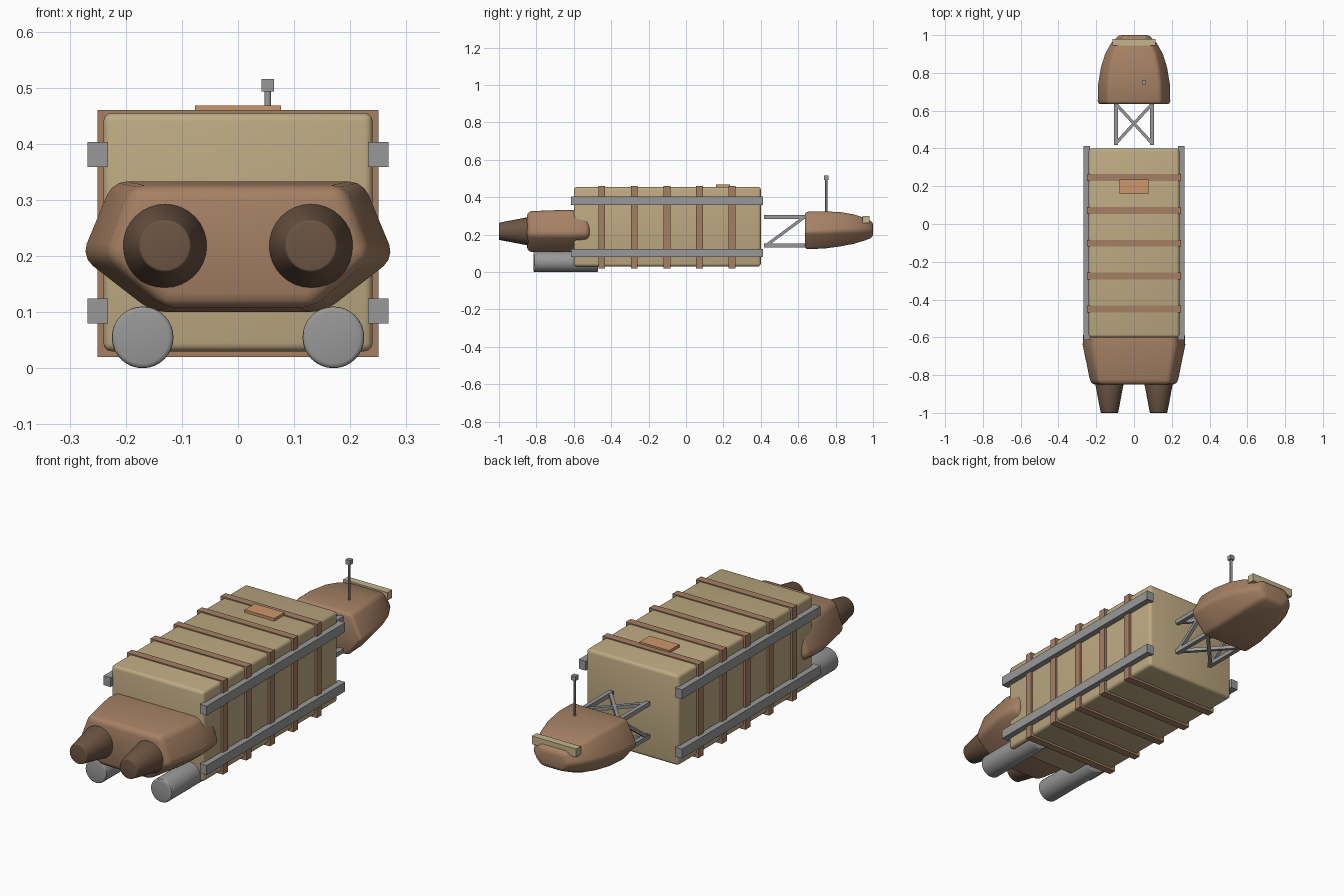
import bpy, bmesh, math
from mathutils import Vector

cube = bpy.data.objects.get("Cube")
if cube:
    bpy.data.objects.remove(cube)


def material(name, r, g, b):
    m = bpy.data.materials.new(name)
    m.use_nodes = True
    m.diffuse_color = (r, g, b, 1)
    m.node_tree.nodes["Principled BSDF"].inputs["Base Color"].default_value = (r, g, b, 1)
    return m


TAN = material("cargo tan", 0.515, 0.402, 0.223)
PALE = material("pale tan", 0.56, 0.46, 0.27)
BROWN = material("hull brown", 0.376, 0.216, 0.127)
DARK = material("engine dark brown", 0.15, 0.09, 0.056)
GREY = material("metal grey", 0.314, 0.314, 0.314)
ORANGE = material("hatch orange", 0.61, 0.305, 0.15)


def finish(bm, name, mat, bevel=0, segments=2, smooth=False, limit=25):
    """Round the hard edges, then turn the bmesh into an object."""
    bmesh.ops.recalc_face_normals(bm, faces=bm.faces)
    if bevel:
        hard = [e for e in bm.edges if e.calc_face_angle(0) > math.radians(limit)]
        bmesh.ops.bevel(bm, geom=hard, offset=bevel, segments=segments,
                        profile=0.5, affect='EDGES', clamp_overlap=True)
    mesh = bpy.data.meshes.new(name)
    bm.to_mesh(mesh)
    bm.free()
    mesh.materials.append(mat)
    ob = bpy.data.objects.new(name, mesh)
    bpy.context.collection.objects.link(ob)
    if smooth:
        bpy.ops.object.select_all(action='DESELECT')
        ob.select_set(True)
        bpy.context.view_layer.objects.active = ob
        bpy.ops.object.shade_smooth_by_angle(angle=math.radians(30))
    return ob


def box(name, mat, lo, hi, bevel=0, segments=2):
    lo, hi = Vector(lo), Vector(hi)
    bm = bmesh.new()
    bmesh.ops.create_cube(bm, size=1)
    for v in bm.verts:
        v.co = (lo + hi) / 2 + v.co * (hi - lo)
    return finish(bm, name, mat, bevel, segments, bevel > 0)


def rod(name, mat, a, b, r1, r2=None, sides=32, bevel=0):
    """Cylinder or cone from point a to point b."""
    a, b = Vector(a), Vector(b)
    bm = bmesh.new()
    bmesh.ops.create_cone(bm, cap_ends=True, segments=sides, radius1=r1,
                          radius2=r1 if r2 is None else r2, depth=(b - a).length)
    turn = (b - a).to_track_quat('Z', 'Y')
    for v in bm.verts:
        v.co = turn @ v.co + (a + b) / 2
    return finish(bm, name, mat, bevel, 3, sides > 8, 50)


def beam(name, a, b, width):
    """Square strut between two points."""
    a, b = Vector(a), Vector(b)
    bm = bmesh.new()
    bmesh.ops.create_cube(bm, size=1)
    turn = (b - a).to_track_quat('Y', 'Z')
    for v in bm.verts:
        v.co = turn @ Vector((v.co.x * width, v.co.y * (b - a).length,
                              v.co.z * width)) + (a + b) / 2
    return finish(bm, name, GREY)


def loft(name, mat, profile, rings, bevel):
    """Skin one profile through rings of (y, half width, low z, high z)."""
    bm = bmesh.new()
    loops = [[bm.verts.new((u * w, y, lo + t * (hi - lo))) for u, t in profile]
             for y, w, lo, hi in rings]
    n = len(profile)
    for p, q in zip(loops, loops[1:]):
        for i in range(n):
            j = (i + 1) % n
            bm.faces.new((p[i], p[j], q[j], q[i]))
    bm.faces.new(loops[0])
    bm.faces.new(loops[-1])
    return finish(bm, name, mat, bevel, 3, True)


# Cargo container with its straps
box("cargo_container", TAN, (-0.24, -0.6, 0.03), (0.24, 0.4, 0.455), 0.015, 3)
for i in range(5):
    y = -0.45 + i * 0.174
    box(f"cargo_strap_{i + 1}", BROWN, (-0.25, y - 0.018, 0.02), (0.25, y + 0.018, 0.46))
box("roof_hatch", ORANGE, (-0.077, 0.16, 0.44), (0.077, 0.235, 0.468))

# Long side rails
for side, s in (("left", 1), ("right", -1)):
    for level, z in (("lower", 0.102), ("upper", 0.381)):
        box(f"{side}_{level}_rail", GREY, (s * 0.25 - 0.018, -0.615, z - 0.022),
            (s * 0.25 + 0.018, 0.413, z + 0.022))

# Engine housing
HULL = [(-0.8, 1), (0.8, 1), (1, 0.42), (0.55, 0), (-0.55, 0), (-1, 0.42)]
loft("engine_housing", BROWN, HULL,
     [(-0.85, 0.235, 0.108, 0.325), (-0.64, 0.279, 0.1, 0.333),
      (-0.515, 0.272, 0.108, 0.325)], 0.025)

# Nozzles and fuel tanks
for side, s in (("left", 1), ("right", -1)):
    rod(f"{side}_nozzle", DARK, (s * 0.13, -0.82, 0.218), (s * 0.13, -1, 0.218),
        0.08, 0.046, bevel=0.004)
    rod(f"{side}_tank", GREY, (s * 0.17, -0.815, 0.055), (s * 0.17, -0.47, 0.055),
        0.055, bevel=0.008)

# Connecting truss
Y0, Y1, X, LOW, HIGH = 0.418, 0.645, 0.095, 0.142, 0.295
for side, s in (("left", 1), ("right", -1)):
    for level, z in (("lower", LOW), ("upper", HIGH)):
        beam(f"truss_{side}_{level}_bar", (s * X, Y0, z), (s * X, Y1, z), 0.02)
        beam(f"truss_{side}_{level}_brace", (s * X, Y0 + 0.01, z),
             (-s * X, Y1 - 0.01, z), 0.016)
    beam(f"truss_{side}_diagonal", (s * X, Y0 + 0.01, LOW), (s * X, Y1 - 0.01, HIGH), 0.016)

# Cockpit
CABIN = [(-0.72, 1), (0.72, 1), (1, 0.45), (0.62, 0), (-0.62, 0), (-1, 0.45)]
loft("cockpit", BROWN, CABIN,
     [(0.635, 0.197, 0.122, 0.322), (0.74, 0.195, 0.126, 0.325),
      (0.83, 0.18, 0.138, 0.32), (0.9, 0.158, 0.152, 0.308),
      (0.96, 0.125, 0.17, 0.288), (1, 0.085, 0.186, 0.268)], 0.016)
box("cockpit_visor", PALE, (-0.115, 0.945, 0.262), (0.115, 0.98, 0.3))

# Antenna
rod("antenna_mast", GREY, (0.053, 0.75, 0.315), (0.053, 0.75, 0.5), 0.006, sides=12)
box("antenna_head", GREY, (0.042, 0.739, 0.493), (0.064, 0.761, 0.515))
